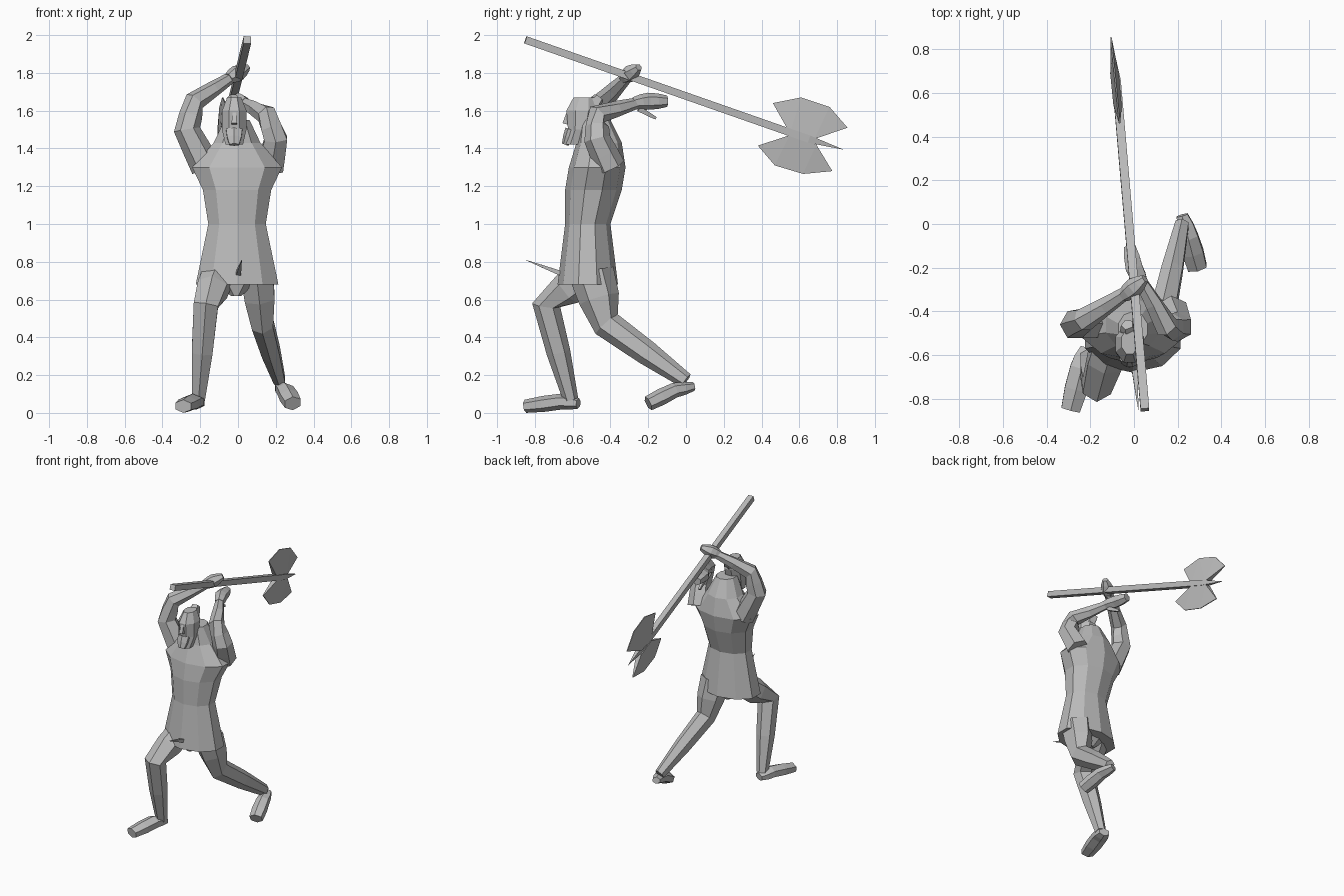
import bpy, bmesh, math
from mathutils import Vector

default_cube = bpy.data.objects.get("Cube")
if default_cube:
    bpy.data.objects.remove(default_cube, do_unlink=True)

# One flat stone colour for the whole figure
stone_colour = (.5, .5, .5, 1)
stone = bpy.data.materials.new("stone grey")
stone.use_nodes = True
stone.diffuse_color = stone_colour
stone.node_tree.nodes["Principled BSDF"].inputs["Base Color"].default_value = stone_colour

SIDEWAYS, DEPTH, UPRIGHT = Vector.Fill(3).to_3d(), Vector(), Vector()
SIDEWAYS.x = DEPTH.y = UPRIGHT.z = 1


def finish(name, bm):
    """Turn a bmesh into a named, flat shaded part."""
    bmesh.ops.recalc_face_normals(bm, faces=bm.faces)
    mesh = bpy.data.meshes.new(name)
    bm.to_mesh(mesh)
    bm.free()
    mesh.materials.append(stone)
    part = bpy.data.objects.new(name, mesh)
    bpy.context.scene.collection.objects.link(part)


def skin(name, rings):
    """Bridge rings of points and cap both ends."""
    bm = bmesh.new()
    loops = [[bm.verts.new(point) for point in ring] for ring in rings]
    for lower, upper in zip(loops, loops[1:]):
        for i in range(len(lower)):
            bm.faces.new((lower[i - 1], lower[i], upper[i], upper[i - 1]))
    bm.faces.new(loops[0])
    bm.faces.new(loops[-1])
    finish(name, bm)


def ring(centre, across, along, sides):
    """Polygon spanned by two half-width vectors."""
    angles = [math.tau * (i + .5) / sides for i in range(sides)]
    return [centre + across * math.cos(a) + along * math.sin(a) for a in angles]


def body(name, x, sides, levels):
    """Stack level rings given as height, depth position, half width, half depth."""
    skin(name, [ring(Vector((x, y, z)), SIDEWAYS * width, DEPTH * depth, sides)
                for z, y, width, depth in levels])


def limb(name, reference, joints, sides=6, flatness=1, swell=1.1):
    """Tube through joints x, y, z, radius, with a muscle swelling between joints."""
    stations = []
    for joint in map(Vector, joints):
        if stations:
            middle = (stations[-1] + joint) / 2
            middle.w *= swell
            stations.append(middle)
        stations.append(joint)
    rings = []
    for i, station in enumerate(stations):
        before, after = stations[max(i - 1, 0)], stations[min(i + 1, len(stations) - 1)]
        direction = (after - before).to_3d().normalized()
        across = reference - direction * direction.dot(reference)
        across = across.normalized() * station.w
        rings.append(ring(station.to_3d(), across, direction.cross(across) * flatness, sides))
    skin(name, rings)


def blade(name, outline):
    """Vertical plate along the shaft; the last two points are the thick root."""
    bm = bmesh.new()
    faces = []
    for side in (-1, 1):
        verts = []
        for i, (y, z) in enumerate(outline):
            thickness = .02 if i >= len(outline) - 2 else .003
            verts.append(bm.verts.new((-.02 - y * .1 + side * thickness, y, z)))
        faces.append(bm.faces.new(verts))
    left, right = [list(face.verts) for face in faces]
    for i in range(len(left)):
        bm.faces.new((left[i - 1], left[i], right[i], right[i - 1]))
    bmesh.ops.triangulate(bm, faces=faces)
    finish(name, bm)


# Tunic: flared skirt, waist, chest, sloping shoulders and neck
body("tunic", -.005, 10, [
    (.68, -.52, .23, .16),
    (1, -.52, .16, .12),
    (1.18, -.49, .19, .15),
    (1.3, -.47, .25, .15),
    (1.43, -.46, .13, .12),
    (1.55, -.48, .07, .08)])
body("pelvis", -.01, 8, [(.62, -.52, .03, .06), (.72, -.51, .16, .1)])
limb("skirt_fold", SIDEWAYS, [(0, -.64, .73, .02), (.02, -.85, .81, .001)], sides=4)

# Head with nose, beard and tied hair
body("head", -.02, 8, [
    (1.42, -.59, .05, .06),
    (1.5, -.56, .07, .07),
    (1.6, -.55, .07, .09),
    (1.67, -.54, .04, .06)])
limb("nose", SIDEWAYS, [(-.02, -.62, 1.6, .01), (-.02, -.64, 1.53, .02)], sides=4)
limb("beard", SIDEWAYS, [(-.02, -.61, 1.5, .05), (-.02, -.64, 1.42, .03)], flatness=.6)
limb("hair_knot", SIDEWAYS, [(-.02, -.5, 1.62, .04), (-.03, -.46, 1.67, .03)], sides=5)

# Arms: shoulder, mid upper arm, elbow, wrist
limb("right_arm", DEPTH, [
    (-.17, -.45, 1.3, .08),
    (-.27, -.46, 1.5, .07),
    (-.23, -.44, 1.65, .055),
    (-.03, -.31, 1.78, .03)], swell=1)
limb("left_arm", SIDEWAYS, [
    (.17, -.4, 1.3, .08),
    (.2, -.47, 1.45, .07),
    (.15, -.47, 1.58, .055),
    (.03, -.26, 1.64, .03)], swell=1)

# Hands: one closed on the shaft, one open below it
limb("right_hand", UPRIGHT, [
    (-.05, -.33, 1.77, .03), (0, -.29, 1.8, .045), (.05, -.25, 1.83, .02)])
limb("left_hand", SIDEWAYS, [
    (.04, -.28, 1.64, .03), (0, -.2, 1.65, .045), (-.02, -.1, 1.65, .03)])
limb("left_thumb", SIDEWAYS, [(.02, -.25, 1.61, .02), (0, -.16, 1.56, .01)], sides=4)

# Legs: hip, knee, ankle
limb("right_leg", SIDEWAYS, [
    (-.1, -.52, .74, .09), (-.17, -.74, .57, .075), (-.21, -.61, .07, .04)])
limb("left_leg", SIDEWAYS, [
    (.1, -.5, .74, .1), (.13, -.42, .47, .065), (.22, 0, .17, .035)], flatness=1.2)

# Feet: the front one flat, the rear one with its heel raised
limb("right_foot", SIDEWAYS, [
    (-.21, -.57, .05, .04), (-.24, -.66, .06, .06), (-.29, -.85, .035, .05)], flatness=.7)
limb("left_foot", SIDEWAYS, [
    (.22, .04, .14, .03), (.25, -.06, .12, .05), (.29, -.2, .05, .05)], flatness=.8)

# Axe: square shaft, socket, spike and two blades
limb("axe_shaft", SIDEWAYS, [
    (.05, -.85, 1.975, .028), (-.08, .65, 1.45, .028), (-.1, .83, 1.395, .001)],
    sides=4, swell=1)
blade("upper_blade", [
    (.46, 1.64), (.61, 1.67), (.76, 1.62), (.855, 1.51), (.68, 1.45), (.55, 1.48)])
blade("lower_blade", [
    (.38, 1.415), (.47, 1.31), (.62, 1.265), (.775, 1.28), (.69, 1.42), (.55, 1.47)])
